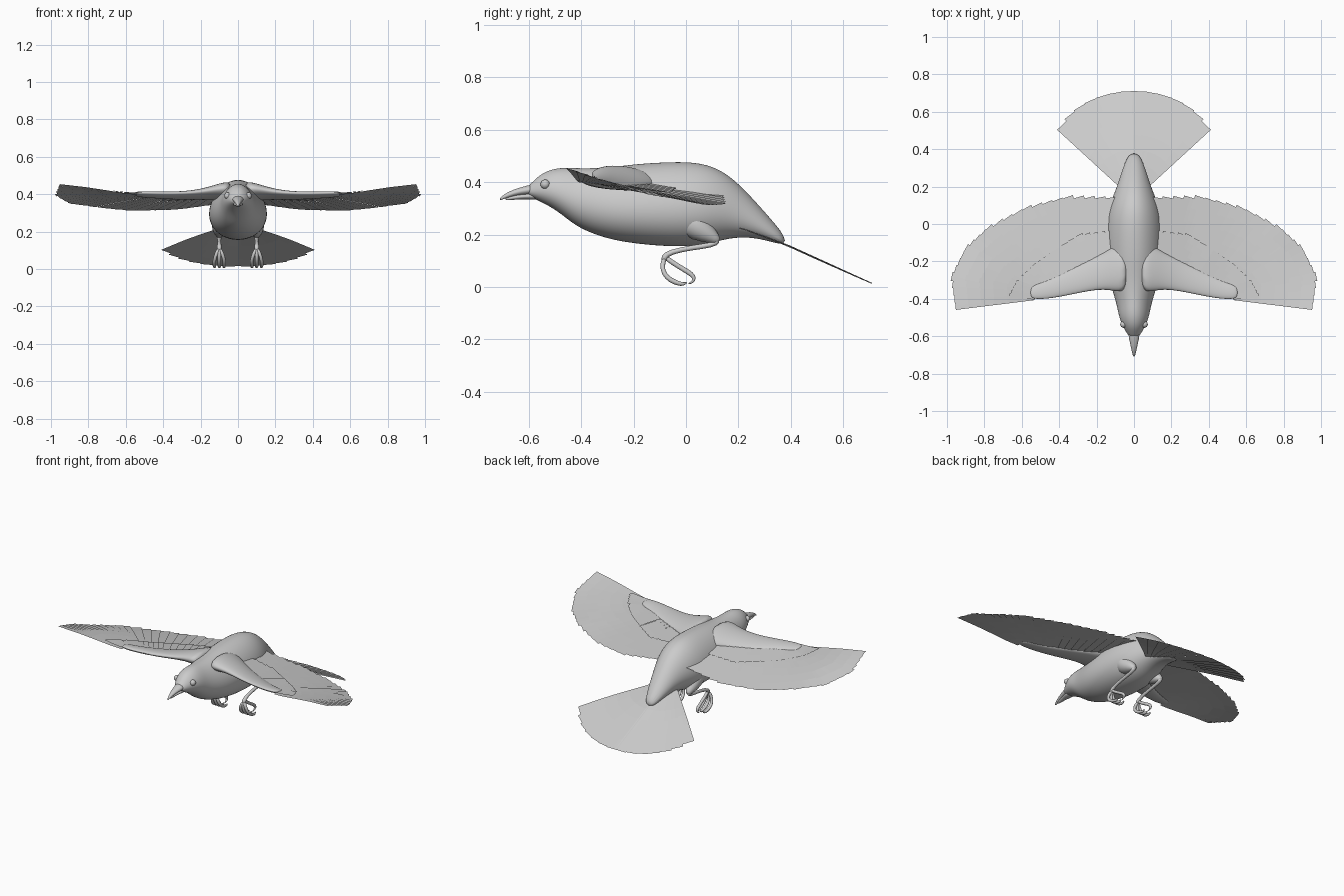
import bpy, bmesh
from math import sin, cos, pi, radians
from mathutils import Vector as V

if "Cube" in bpy.data.objects:
    bpy.data.objects.remove(bpy.data.objects["Cube"])


def finish(bm, name, mirror, sub=0, closed=True):
    if closed:
        bmesh.ops.recalc_face_normals(bm, faces=bm.faces)
    else:
        bm.normal_update()
        for f in bm.faces:
            if f.normal.z < 0:
                f.normal_flip()
    for f in bm.faces:
        f.smooth = closed
    me = bpy.data.meshes.new(name)
    bm.to_mesh(me)
    bm.free()
    ob = bpy.data.objects.new(name, me)
    bpy.context.collection.objects.link(ob)
    if mirror:
        m = ob.modifiers.new("mirror", 'MIRROR')
        m.use_mirror_merge = False
    if sub:
        s = ob.modifiers.new("smooth", 'SUBSURF')
        s.levels = s.render_levels = sub
    return ob


def skin(bm, rings):
    rows = [[bm.verts.new(p) for p in r] for r in rings]
    n = len(rows[0])
    for a, b in zip(rows, rows[1:]):
        for i in range(n):
            j = (i + 1) % n
            bm.faces.new((a[i], a[j], b[j], b[i]))
    bm.faces.new(rows[0])
    bm.faces.new(rows[-1][::-1])


def tube(bm, pts, radii, n=8):
    pts = [V(p) for p in pts]
    rings = []
    for k, (p, r) in enumerate(zip(pts, radii)):
        d = (pts[min(k + 1, len(pts) - 1)] - pts[max(k - 1, 0)]).normalized()
        u = (V((1, 0, 0)) - d * d.x).normalized()
        w = d.cross(u)
        rings.append([p + r * (cos(2*pi*i/n) * u + sin(2*pi*i/n) * w) for i in range(n)])
    skin(bm, rings)


def y_loft(name, secs, n=16, egg=0.0, sub=2):
    # sections: y, top z, bottom z, half width
    bm = bmesh.new()
    rings = []
    for y, zt, zb, hw in secs:
        ts = [2 * pi * i / n for i in range(n)]
        rings.append([(hw * cos(t) * (1 - egg * sin(t)), y,
                       (zt + zb) / 2 + (zt - zb) / 2 * sin(t)) for t in ts])
    skin(bm, rings)
    return finish(bm, name, False, sub)


def interp(keys, x):
    for a, b in zip(keys, keys[1:]):
        if x <= b[0]:
            break
    f = (x - a[0]) / (b[0] - a[0])
    return [p + (q - p) * f for p, q in zip(a[1:], b[1:])]


def feather(bm, root, tip, w0, w1, height, lift):
    # flat vane draped on a height function, one edge raised over its neighbour
    d = (tip - root).normalized()
    s = V((-d.y, d.x))
    rows = []
    for k in range(7):
        f = k / 6
        c, w = root.lerp(tip, f), w0 + (w1 - w0) * f
        rows.append([bm.verts.new((p.x, p.y, height(p.x, p.y) + l))
                     for p, l in ((c - s * w, lift), (c, lift + .002), (c + s * w, lift + .004))])
    for a, b in zip(rows, rows[1:]):
        for i in range(2):
            bm.faces.new((a[i], a[i + 1], b[i + 1], b[i]))


# Body and head
y_loft("body", [
    (-.605, .383, .350, .024), (-.585, .402, .340, .038), (-.55, .436, .322, .060), (-.50, .455, .295, .080),
    (-.45, .458, .255, .090), (-.40, .455, .218, .102), (-.30, .458, .180, .135),
    (-.20, .472, .163, .153), (-.10, .479, .153, .158), (0, .482, .150, .155),
    (.08, .472, .160, .140), (.15, .440, .180, .113), (.22, .378, .190, .085),
    (.30, .288, .180, .060), (.38, .195, .155, .028)], egg=.15)

# Beak halves
y_loft("upper_beak", [(-.57, .398, .350, .036), (-.62, .384, .352, .026), (-.66, .372, .346, .017),
                      (-.695, .354, .336, .009), (-.711, .338, .330, .003)], 12)
y_loft("lower_beak", [(-.56, .362, .330, .034), (-.62, .356, .336, .021),
                      (-.66, .350, .332, .013), (-.69, .340, .330, .004)], 12)

# Eyes
bm = bmesh.new()
bmesh.ops.create_uvsphere(bm, u_segments=16, v_segments=10, radius=.018)
bmesh.ops.translate(bm, verts=bm.verts, vec=(.056, -.537, .392))
finish(bm, "eyes", True)

# Wing surface: x, leading y, leading z, slope
lead = [(0, -.34, .420, -.13), (.1, -.35, .415, -.14), (.3, -.37, .402, -.16), (.5, -.40, .405, -.18),
        (.6, -.42, .415, -.20), (.8, -.45, .448, -.26), (1.0, -.48, .474, -.37)]


def wing_z(x, y):
    yl, zl, s = interp(lead, x)
    return zl + s * (y - yl)


# Wing arms: x, leading y, trailing y, half thickness, z lift
bm = bmesh.new()
rings = []
for x, y0, y1, th, up in [(.03, -.37, -.08, .06, .01), (.10, -.365, -.11, .045, .012), (.16, -.352, -.15, .032, .008),
                          (.25, -.362, -.195, .022, .002), (.36, -.385, -.25, .018, 0),
                          (.46, -.402, -.30, .016, 0), (.53, -.404, -.32, .014, 0),
                          (.555, -.39, -.34, .008, 0)]:
    ring = []
    for i in range(12):
        t = 2 * pi * i / 12
        y = (y0 + y1) / 2 + (y1 - y0) / 2 * cos(t)
        ring.append((x, y, wing_z(x, y) + up + th * sin(t)))
    rings.append(ring)
skin(bm, rings)
finish(bm, "wing_arms", True, 2)


def feather_row(name, keys, per, lift):
    bm = bmesh.new()
    n = (len(keys) - 1) * per
    keys = [(i, *k) for i, k in enumerate(keys)]
    rows = [interp(keys, i / per) for i in range(n + 1)]
    for i, (a, b, c, d) in enumerate(rows):
        o = rows[i + 1] if i < n else rows[i - 1]
        w1 = (V((c, d)) - V(o[2:])).length * .62
        feather(bm, V((a, b)), V((c, d)), .018, w1, wing_z, lift - .0004 * i)
    return finish(bm, name, True, closed=False)


# Flight feathers and the shorter covering feathers (root x, y, tip x, y)
feather_row("flight_feathers", [
    (.08, -.20, .13, .14), (.22, -.26, .36, .143), (.36, -.30, .58, .085), (.46, -.33, .78, -.02),
    (.51, -.35, .90, -.13), (.535, -.37, .975, -.28), (.54, -.39, .955, -.435)], 4, 0)
feather_row("covert_feathers", [
    (.08, -.22, .14, -.04), (.20, -.27, .30, -.06), (.34, -.31, .44, -.15),
    (.44, -.34, .54, -.22), (.51, -.36, .63, -.31), (.53, -.385, .665, -.385)], 4, .008)


# Tail fan
def tail_z(x, y):
    return .222 - .375 * (y - .22) if y < .38 else .162 - .455 * (y - .38)


bm = bmesh.new()
for i in range(7):
    a = radians(3 + 6.8 * i)
    r = .58 - .00002 * i ** 4
    d = V((sin(a), cos(a)))
    feather(bm, V((0, .13)) + d * .11, V((0, .13)) + d * r, .010, .038, tail_z, -.0006 * i)
finish(bm, "tail_feathers", True, closed=False)

# Thighs
bm = bmesh.new()
tube(bm, [(.075, 0, .27), (.085, .035, .235), (.098, .08, .205), (.10, .115, .182), (.10, .125, .172)],
     [.06, .062, .040, .020, .012], 12)
finish(bm, "thighs", True, 1)

# Shanks
bm = bmesh.new()
tube(bm, [(.10, .105, .19), (.10, .122, .172), (.10, .10, .160), (.10, .02, .150), (.10, -.06, .134),
          (.10, -.085, .115), (.10, -.082, .095)], [.014, .016, .012, .010, .011, .015, .012])
finish(bm, "shanks", True, 1)

# Toes with curled claws
bm = bmesh.new()
for s in (-1, 0, 1):
    tube(bm, [(.10, -.08, .112), (.10 + .016 * s, -.092, .085), (.10 + .026 * s, -.085, .05),
              (.10 + .028 * s, -.06, .026), (.10 + .026 * s, -.03, .014), (.10 + .024 * s, -.01, .010),
              (.10 + .022 * s, .005, .018)],
         [.011, .010, .010, .011, .010, .008, .002])
tube(bm, [(.10, -.08, .115), (.10, -.05, .092), (.10, -.01, .068), (.10, .02, .050),
          (.10, .034, .034), (.10, .025, .018), (.10, .008, .012)],
     [.011, .010, .010, .011, .009, .006, .002])
finish(bm, "toes", True, 1)
